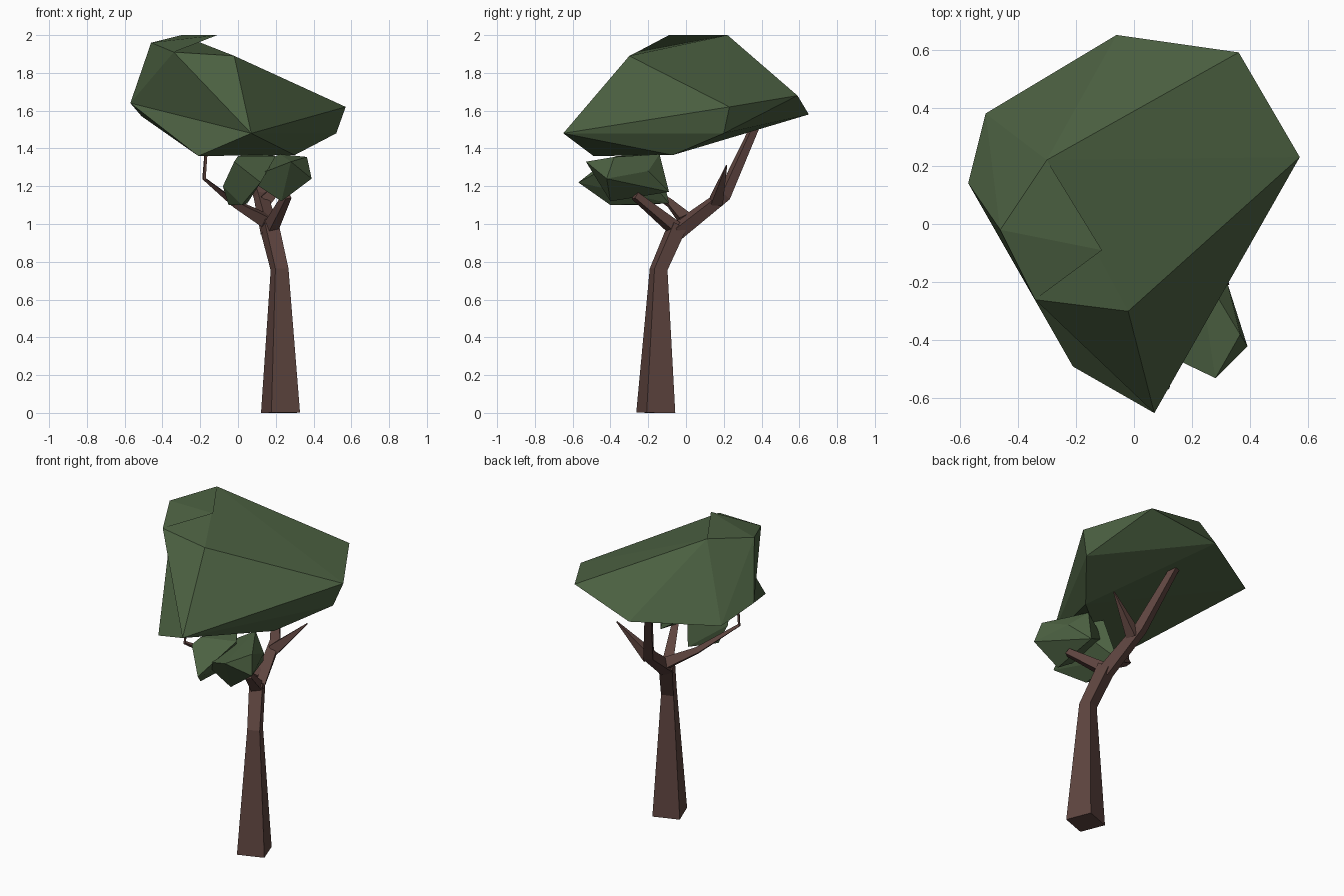
import bpy
import bmesh
from math import radians, cos, sin
from mathutils import Vector

cube = bpy.data.objects.get("Cube")
if cube:
    bpy.data.objects.remove(cube, do_unlink=True)


def make_material(name, color):
    mat = bpy.data.materials.new(name)
    mat.use_nodes = True
    mat.diffuse_color = color
    mat.node_tree.nodes["Principled BSDF"].inputs["Base Color"].default_value = color
    return mat


bark = make_material("brown bark", (0.115, 0.06, 0.051, 1))
leaf = make_material("dark green leaves", (0.072, 0.119, 0.054, 1))


def finish(name, bm, mat):
    bmesh.ops.recalc_face_normals(bm, faces=bm.faces)
    mesh = bpy.data.meshes.new(name)
    bm.to_mesh(mesh)
    bm.free()
    mesh.materials.append(mat)
    obj = bpy.data.objects.new(name, mesh)
    bpy.context.collection.objects.link(obj)
    return obj


def limb(name, path):
    """Four-sided tapering limb along (x, y, z, radius) stations."""
    bm = bmesh.new()
    points = [Vector(p[:3]) for p in path]
    turn = radians(-25)
    ref = Vector((cos(turn), sin(turn), 0))
    rings = []
    for i, point in enumerate(points):
        before = points[max(i - 1, 0)]
        after = points[min(i + 1, len(points) - 1)]
        along = (after - before).normalized()
        u = (ref - along * ref.dot(along)).normalized()
        v = along.cross(u)
        r = path[i][3]
        rings.append([bm.verts.new(point + d * r) for d in (u, v, -u, -v)])
    for a, b in zip(rings, rings[1:]):
        for k in range(4):
            n = (k + 1) % 4
            bm.faces.new((a[k], a[n], b[n], b[k]))
    bm.faces.new(rings[0][::-1])
    bm.faces.new(rings[-1])
    return finish(name, bm, bark)


def clump(name, points, fold=None):
    """Faceted foliage around corner points; fold names an edge to turn inward."""
    bm = bmesh.new()
    verts = [bm.verts.new(p) for p in points]
    bmesh.ops.convex_hull(bm, input=verts)
    if fold:
        ends = [verts[points.index(p)] for p in fold]
        edge = bm.edges.get(ends)
        if edge:
            bmesh.ops.rotate_edges(bm, edges=[edge])
    loose = [v for v in bm.verts if not v.link_faces]
    bmesh.ops.delete(bm, geom=loose, context='VERTS')
    return finish(name, bm, leaf)


# Trunk and branches
limb("trunk", [(.225, -.16, 0, .114), (.22, -.145, .76, .052), (.165, -.045, .99, .055)])
limb("back_branch", [(.168, -.05, .96, .05), (.12, .2, 1.15, .04), (0, .372, 1.53, .026)])
limb("back_spur", [(.14, .16, 1.12, .045), (.33, .215, 1.31, .004)])
limb("front_branch", [(.168, -.05, .97, .045), (.26, -.27, 1.15, .026)])
limb("side_branch", [(.14, 0, 1.02, .045), (-.02, -.085, 1.11, .024),
                     (-.18, -.27, 1.24, .011), (-.17, -.27, 1.37, .009)])

# Large canopy with a hollow flank, and the overhanging flap on its top
rim, peak, brow = (-.46, -.02, 1.96), (-.3, .22, 2.0), (-.34, -.26, 1.91)
chin = (-.21, -.49, 1.36)
clump("large_canopy", [
    rim, peak, brow, chin,
    (-.57, .14, 1.64), (-.02, -.3, 1.89), (.07, -.65, 1.48), (.57, .23, 1.62),
    (.36, .59, 1.68), (-.06, .65, 1.58), (-.51, .38, 1.57),
    (.52, .2, 1.48), (.3, -.07, 1.365)], fold=(brow, chin))
clump("canopy_flap", [rim, peak, brow, (-.11, -.09, 2.0)])

# Small canopy, two joined lobes
clump("small_canopy_right_lobe", [
    (-.08, -.3, 1.2), (0, -.37, 1.36), (-.02, -.43, 1.33), (-.05, -.25, 1.1),
    (.02, -.4, 1.1), (.12, -.57, 1.22), (.2, -.3, 1.36), (.1, -.15, 1.37),
    (.05, -.09, 1.11)])
clump("small_canopy_left_lobe", [
    (.39, -.42, 1.24), (.365, -.38, 1.355), (.28, -.53, 1.33), (.23, -.4, 1.12),
    (.32, -.2, 1.28), (.22, -.14, 1.37), (.05, -.42, 1.24), (.06, -.2, 1.28),
    (.24, -.09, 1.17)])
